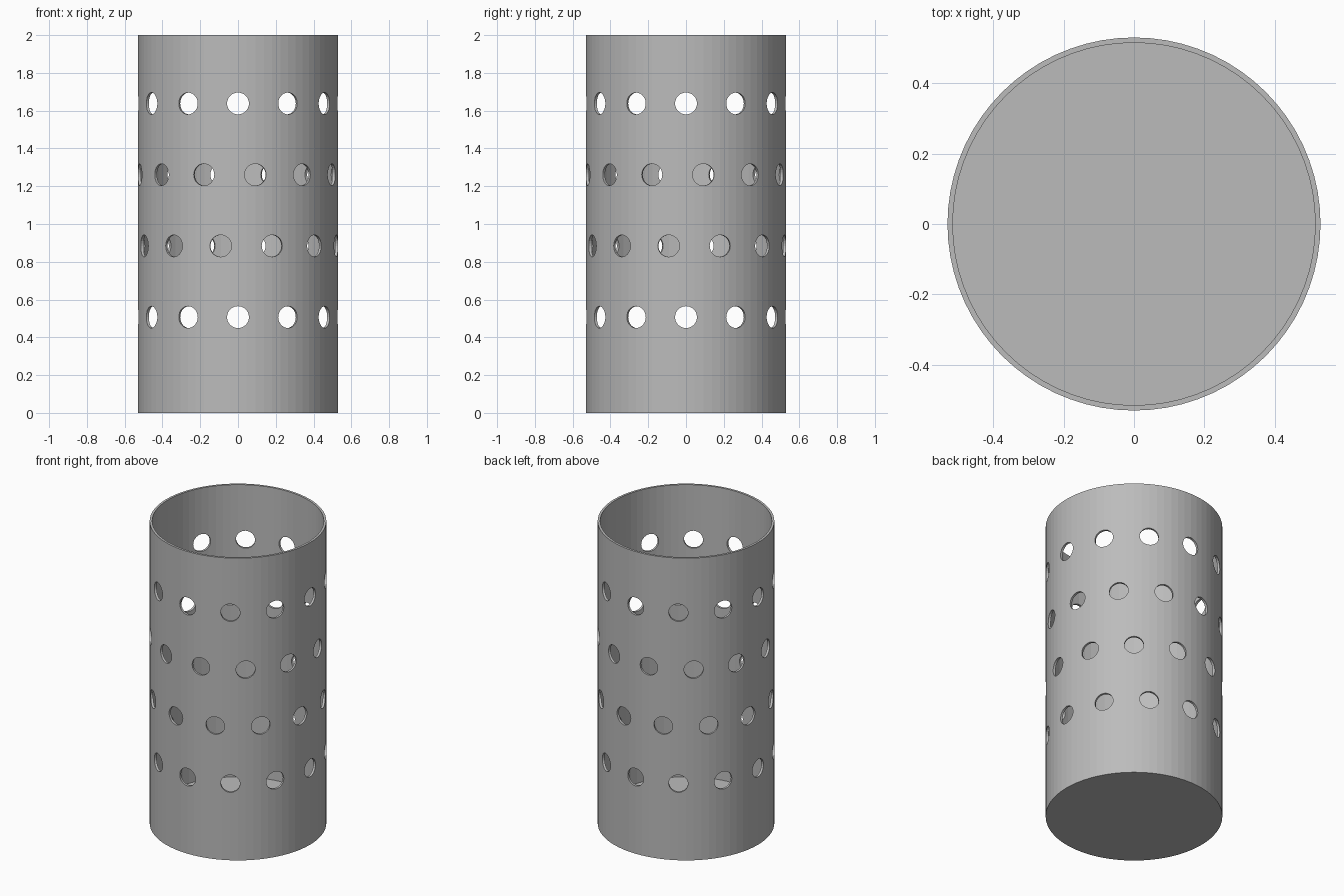
import bpy, bmesh, math
from mathutils import Matrix

default = bpy.data.objects.get("Cube")
if default:
    bpy.data.objects.remove(default, do_unlink=True)

R_OUT, R_IN, HEIGHT, FLOOR = 0.53, 0.515, 2.0, 0.066
HOLE_R, HOLES_PER_ROW, ROWS = 0.058, 12, 4
SEGMENTS = 72

grey = bpy.data.materials.new("plain grey")
grey.use_nodes = True
color = (0.5, 0.5, 0.5, 1)
grey.diffuse_color = color
grey.node_tree.nodes["Principled BSDF"].inputs["Base Color"].default_value = color


def make_object(name, bm):
    bmesh.ops.recalc_face_normals(bm, faces=bm.faces)
    mesh = bpy.data.meshes.new(name)
    bm.to_mesh(mesh)
    bm.free()
    obj = bpy.data.objects.new(name, mesh)
    bpy.context.collection.objects.link(obj)
    mesh.materials.append(grey)
    return obj


# Cup: stacked rings joined into outer wall, rim, inner wall and floor
bm = bmesh.new()
rings = []
for radius, z in [(R_OUT, 0), (R_OUT, HEIGHT), (R_IN, HEIGHT), (R_IN, FLOOR)]:
    angles = [math.tau * i / SEGMENTS for i in range(SEGMENTS)]
    rings.append([bm.verts.new((radius * math.cos(a), radius * math.sin(a), z)) for a in angles])
for low, high in zip(rings, rings[1:]):
    for i in range(SEGMENTS):
        j = (i + 1) % SEGMENTS
        bm.faces.new((low[i], low[j], high[j], high[i]))
bm.faces.new(rings[0])
bm.faces.new(rings[-1])
cup = make_object("perforated_cup", bm)

# Radial drills: each row is turned a third of a hole step from the one below
bm = bmesh.new()
for row in range(ROWS):
    z = 0.507 + row * 0.377
    for i in range(HOLES_PER_ROW):
        angle = math.radians(30 * i - 10 * row)
        place = (Matrix.Rotation(angle, 4, 'Z') @ Matrix.Translation((0, -R_OUT, z))
                 @ Matrix.Rotation(math.pi / 2, 4, 'X'))
        bmesh.ops.create_cone(bm, cap_ends=True, segments=28, radius1=HOLE_R,
                              radius2=HOLE_R, depth=0.2, matrix=place)
drills = make_object("hole_cutter", bm)
drills.hide_render = True

# Cut the holes and discard the drills
cut = cup.modifiers.new("holes", 'BOOLEAN')
cut.operation = 'DIFFERENCE'
cut.solver = 'EXACT'
cut.object = drills
bpy.context.view_layer.objects.active = cup
bpy.ops.object.modifier_apply(modifier=cut.name)
bpy.data.objects.remove(drills, do_unlink=True)
